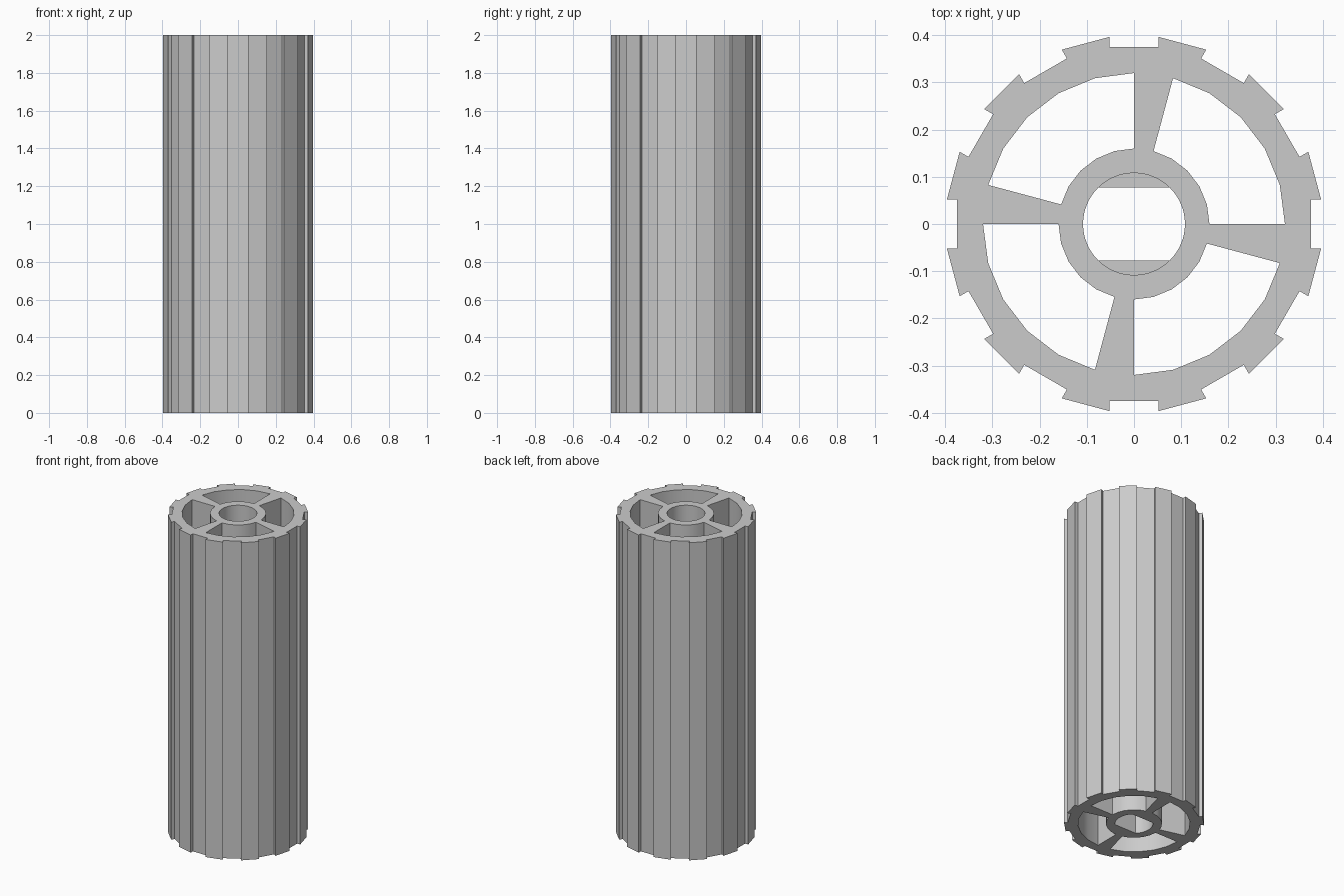
import bpy
import bmesh
from math import radians, sin, cos, asin

HEIGHT = 2.0
RIM_RADIUS, GROOVE_FLOOR = 0.40, 0.375
SLOT_INNER, SLOT_OUTER = 0.16, 0.32
BORE_RADIUS, FLAT_OFFSET = 0.108, 0.077
KEY_HEIGHT = 0.40

cube = bpy.data.objects.get("Cube")
if cube:
    bpy.data.objects.remove(cube, do_unlink=True)

grey = bpy.data.materials.new("plain_grey")
grey.use_nodes = True
colour = (0.6, 0.6, 0.6, 1)
grey.diffuse_color = colour
grey.node_tree.nodes["Principled BSDF"].inputs["Base Color"].default_value = colour


def polar(radius, degrees):
    a = radians(degrees)
    return radius * cos(a), radius * sin(a)


def arc(radius, start, end, steps):
    return [polar(radius, start + (end - start) * i / steps) for i in range(steps + 1)]


def prism(name, loops, bottom, top):
    """Extrude closed outlines (inner ones become holes) into a welded solid."""
    curve = bpy.data.curves.new(name + "_outline", "CURVE")
    curve.dimensions = "2D"
    curve.fill_mode = "BOTH"
    curve.extrude = (top - bottom) / 2
    for loop in loops:
        spline = curve.splines.new("POLY")
        spline.points.add(len(loop) - 1)
        for point, (x, y) in zip(spline.points, loop):
            point.co = (x, y, 0, 1)
        spline.use_cyclic_u = True
    temp = bpy.data.objects.new(name + "_outline", curve)
    bpy.context.collection.objects.link(temp)
    graph = bpy.context.evaluated_depsgraph_get()
    mesh = bpy.data.meshes.new_from_object(temp.evaluated_get(graph))
    bpy.data.objects.remove(temp, do_unlink=True)

    bm = bmesh.new()
    bm.from_mesh(mesh)
    bmesh.ops.remove_doubles(bm, verts=bm.verts, dist=0.0001)
    bmesh.ops.translate(bm, verts=bm.verts, vec=(0, 0, (top + bottom) / 2))
    bmesh.ops.recalc_face_normals(bm, faces=bm.faces)
    bm.to_mesh(mesh)
    bm.free()
    mesh.materials.clear()
    mesh.materials.append(grey)
    obj = bpy.data.objects.new(name, mesh)
    bpy.context.collection.objects.link(obj)
    return obj


# Toothed rim outline: twelve grooves with walls parallel to the groove centre
rim = []
half_width = RIM_RADIUS * sin(radians(7.5))
for k in range(12):
    c, s = cos(radians(30 * k)), sin(radians(30 * k))
    crest = RIM_RADIUS * cos(radians(7.5))
    for r, w in ((crest, -half_width), (GROOVE_FLOOR, -half_width),
                 (GROOVE_FLOOR, half_width), (crest, half_width)):
        rim.append((r * c - w * s, r * s + w * c))

# Four openings that leave the tapered spokes and the hub
openings = [arc(SLOT_OUTER, a, a + 75, 5) + arc(SLOT_INNER, a + 75, a, 5)
            for a in range(0, 360, 90)]
roller = prism("roller_body", [rim] + openings, 0, HEIGHT)

# Round bore from above, double-flat keyed hole through the bottom
round_bore = prism("bore_cutter", [arc(BORE_RADIUS, 0, 360, 64)[:-1]],
                   KEY_HEIGHT, HEIGHT + 0.1)
edge = asin(FLAT_OFFSET / BORE_RADIUS) * 180 / 3.14159265
keyed = arc(BORE_RADIUS, -edge, edge, 16) + arc(BORE_RADIUS, 180 - edge, 180 + edge, 16)
key_hole = prism("key_cutter", [keyed], -0.1, KEY_HEIGHT + 0.1)

for cutter in (round_bore, key_hole):
    cutter.hide_render = True
    mod = roller.modifiers.new(cutter.name, "BOOLEAN")
    mod.operation = "DIFFERENCE"
    mod.solver = "EXACT"
    mod.object = cutter

bpy.ops.object.select_all(action="DESELECT")
roller.select_set(True)
bpy.context.view_layer.objects.active = roller
for mod in list(roller.modifiers):
    bpy.ops.object.modifier_apply(modifier=mod.name)
for cutter in (round_bore, key_hole):
    bpy.data.objects.remove(cutter, do_unlink=True)

bpy.ops.object.shade_smooth_by_angle(angle=radians(30))
